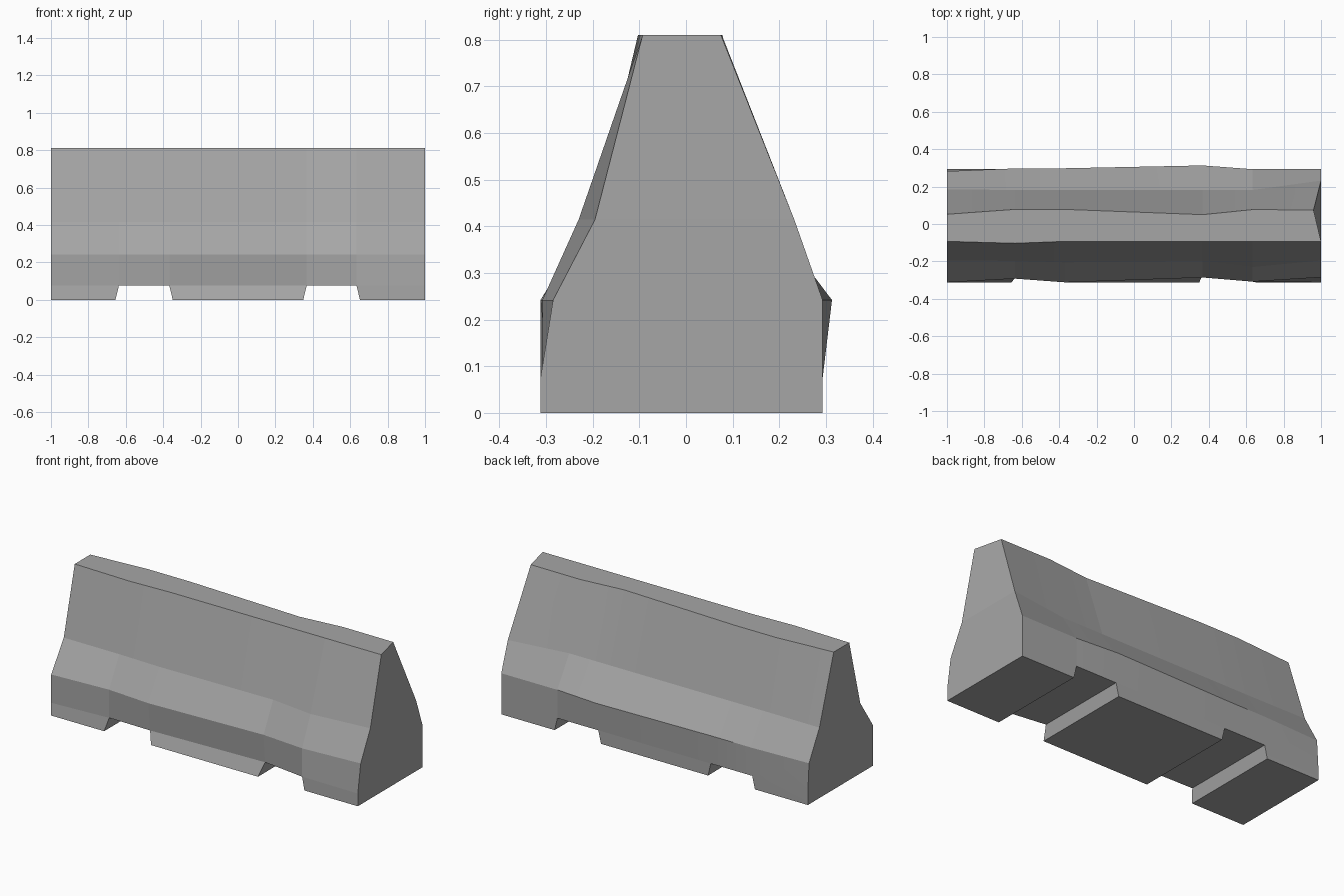
import bpy, bmesh

if "Cube" in bpy.data.objects:
    bpy.data.objects.remove(bpy.data.objects["Cube"])

# one flat colour
concrete = bpy.data.materials.new("concrete grey")
concrete.diffuse_color = (0.38, 0.38, 0.38, 1)
concrete.use_nodes = True
concrete.node_tree.nodes["Principled BSDF"].inputs["Base Color"].default_value = concrete.diffuse_color

# side profile heights; each section lists y of the front and the back at these heights
HEIGHTS = (0.075, 0.242, 0.415, 0.81)
SECTIONS = (  # x, front y, back y
    (-1.00, (-0.312, -0.312, -0.195, -0.093), (0.293, 0.282, 0.185, 0.052)),
    (-0.637, (-0.290, -0.292, -0.197, -0.103), (0.293, 0.297, 0.182, 0.078)),
    (-0.367, (-0.295, -0.312, -0.205, -0.093), (0.293, 0.298, 0.182, 0.078)),
    (0.367, (-0.272, -0.286, -0.197, -0.093), (0.293, 0.313, 0.182, 0.050)),
    (0.634, (-0.308, -0.308, -0.230, -0.093), (0.293, 0.293, 0.182, 0.077)),
    (1.00, (-0.312, -0.285, -0.195, -0.093), (0.293, 0.293, 0.232, 0.075)),
)
FOOT_FRONT, FOOT_BACK, FOOT_TAPER = -0.312, 0.293, 0.018

bm = bmesh.new()
rings = []
for x, front, back in SECTIONS:
    left = [bm.verts.new((x, y, z)) for y, z in zip(front, HEIGHTS)]
    right = [bm.verts.new((x, y, z)) for y, z in zip(back, HEIGHTS)]
    rings.append(left + right[::-1])
rings[-1][4].co.x = 0.96          # chipped top corner at the right end

# sloped body: sides and top between sections
n = len(rings[0])
for a, b in zip(rings, rings[1:]):
    for i in range(n - 1):
        bm.faces.new((a[i], b[i], b[i + 1], a[i + 1]))
# end caps, split by height so the chipped corner stays local
for r in (rings[0], rings[-1]):
    for i in range(3):
        bm.faces.new((r[i], r[i + 1], r[6 - i], r[7 - i]))

# undersides of the two lifting slots
for k in (1, 3):
    a, b = rings[k], rings[k + 1]
    bm.faces.new((a[0], a[-1], b[-1], b[0]))

# three feet: the middle one narrows downward, the outer ones are cut likewise
for k, shift_a, shift_b in ((0, 0, -1), (2, 1, -1), (4, 1, 0)):
    a, b = rings[k], rings[k + 1]
    xa = a[0].co.x + shift_a * FOOT_TAPER
    xb = b[0].co.x + shift_b * FOOT_TAPER
    top = (a[0], b[0], b[-1], a[-1])
    low = [bm.verts.new(p) for p in ((xa, FOOT_FRONT, 0), (xb, FOOT_FRONT, 0),
                                    (xb, FOOT_BACK, 0), (xa, FOOT_BACK, 0))]
    for i in range(4):
        j = (i + 1) % 4
        bm.faces.new((top[i], top[j], low[j], low[i]))
    bm.faces.new(low)

bmesh.ops.recalc_face_normals(bm, faces=bm.faces)
mesh = bpy.data.meshes.new("concrete_barrier")
bm.to_mesh(mesh)
bm.free()
mesh.materials.append(concrete)
barrier = bpy.data.objects.new("concrete_barrier", mesh)
bpy.context.collection.objects.link(barrier)

# soften only the faintest bends, keep the panels faceted
bpy.context.view_layer.objects.active = barrier
barrier.select_set(True)
bpy.ops.object.shade_smooth_by_angle(angle=0.06)
